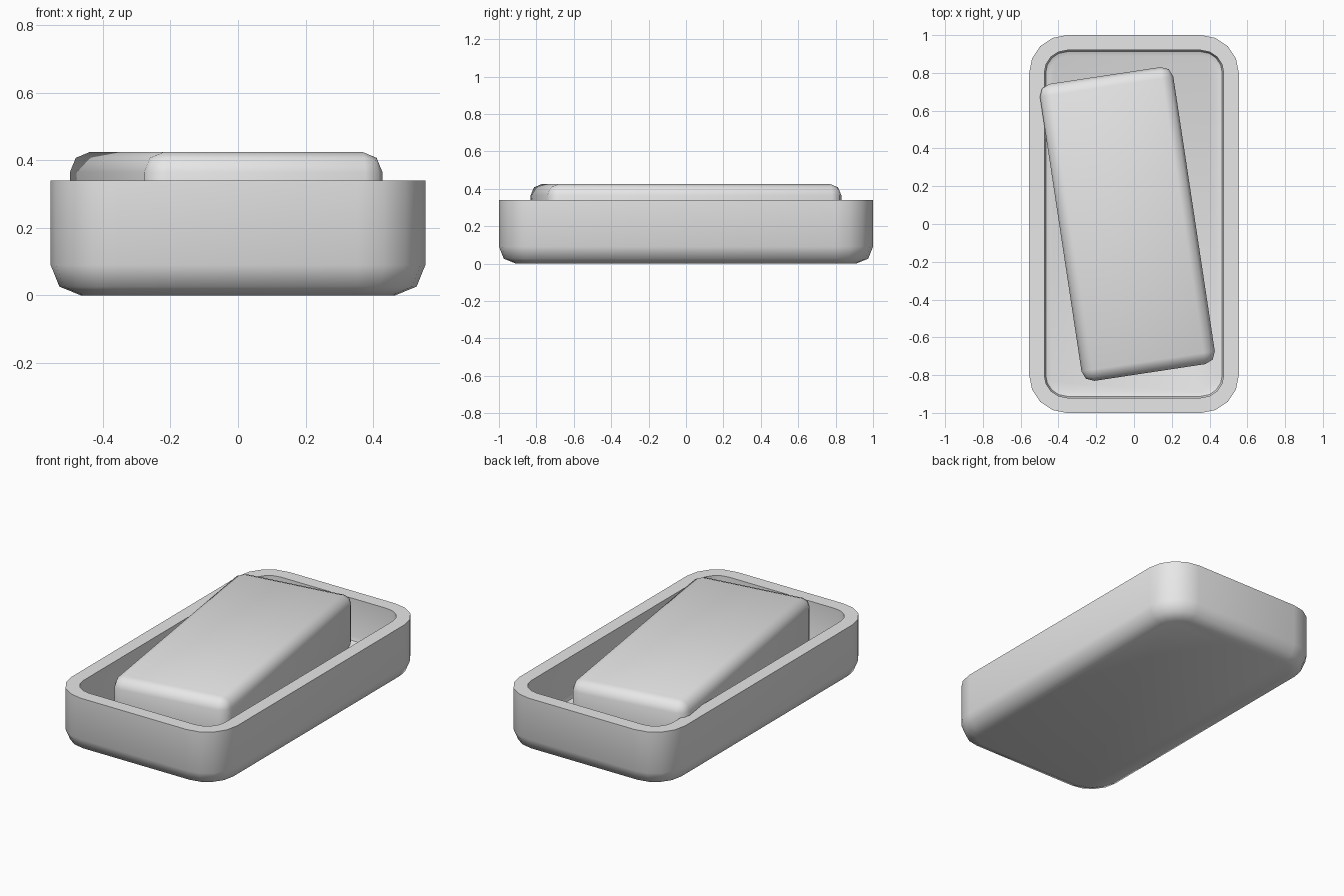
import bpy, bmesh
from math import radians, sin, cos, pi

cube = bpy.data.objects.get("Cube")
if cube:
    bpy.data.objects.remove(cube, do_unlink=True)

grey = bpy.data.materials.new("plain grey")
grey.use_nodes = True
grey.diffuse_color = (0.8, 0.8, 0.8, 1)
grey.node_tree.nodes["Principled BSDF"].inputs["Base Color"].default_value = (0.8, 0.8, 0.8, 1)


def finish(obj):
    obj.data.materials.append(grey)
    bpy.ops.object.select_all(action="DESELECT")
    obj.select_set(True)
    bpy.context.view_layer.objects.active = obj
    bpy.ops.object.shade_smooth_by_angle(angle=radians(50))


def add_object(name, bm):
    bmesh.ops.recalc_face_normals(bm, faces=bm.faces[:])
    mesh = bpy.data.meshes.new(name)
    bm.to_mesh(mesh)
    bm.free()
    obj = bpy.data.objects.new(name, mesh)
    bpy.context.collection.objects.link(obj)
    return obj


def rounded_ring(bm, half_x, half_y, radius, inset, z, steps=4):
    """Rounded rectangle of vertices, shrunk inward by inset."""
    r = radius - inset
    verts = []
    for quarter, (sx, sy) in enumerate([(1, 1), (-1, 1), (-1, -1), (1, -1)]):
        for i in range(steps + 1):
            a = (quarter + i / steps) * pi / 2
            verts.append(bm.verts.new((sx * (half_x - radius) + r * cos(a),
                                       sy * (half_y - radius) + r * sin(a), z)))
    return verts


# Tray: one wall profile (inset, height) carried round a rounded rectangle
profile = [(0.09, 0), (0.026, 0.026), (0, 0.09), (0, 0.34),
           (0.08, 0.34), (0.08, 0.11), (0.088, 0.088), (0.11, 0.08)]
bm = bmesh.new()
rings = [rounded_ring(bm, 0.555, 1.0, 0.2, inset, z) for inset, z in profile]
for low, high in zip(rings, rings[1:]):
    for i in range(len(low)):
        j = (i + 1) % len(low)
        bm.faces.new((low[i], low[j], high[j], high[i]))
bm.faces.new(rings[0])
bm.faces.new(rings[-1])
finish(add_object("tray", bm))

# Bar: bevelled block lying turned inside the tray
bm = bmesh.new()
bmesh.ops.create_cube(bm, size=1)
bmesh.ops.scale(bm, vec=(0.714, 1.59, 0.345), verts=bm.verts[:])
bmesh.ops.bevel(bm, geom=bm.edges[:], offset=0.06, segments=2, profile=0.5, affect="EDGES")
bar = add_object("bar", bm)
bar.location = (-0.035, 0, 0.2525)
bar.rotation_euler.z = radians(8.6)
finish(bar)
